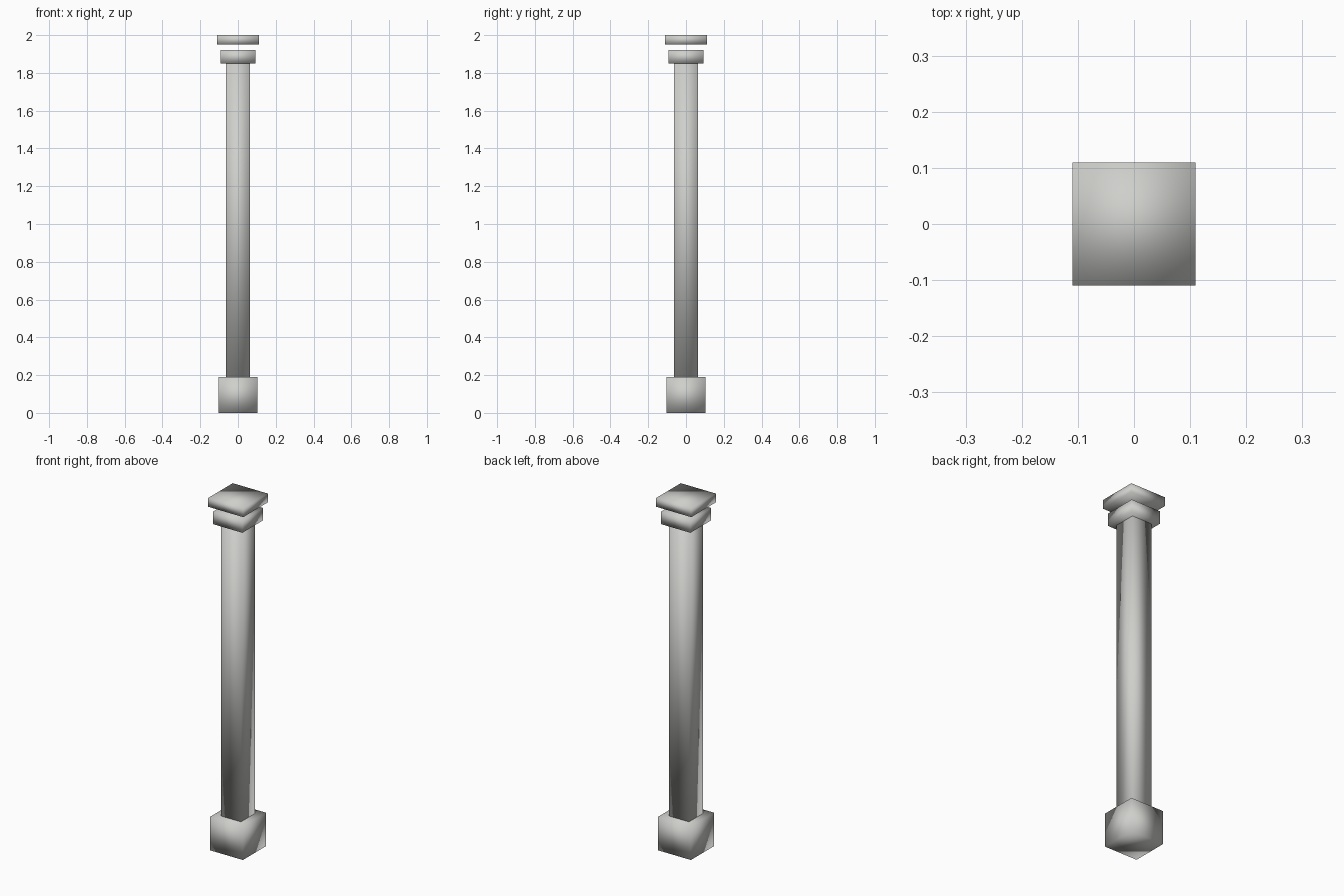
import bpy
import bmesh
from mathutils import Matrix

default = bpy.data.objects.get("Cube")
if default:
    bpy.data.objects.remove(default, do_unlink=True)

# Single pale stone colour
STONE = (0.62, 0.62, 0.60, 1.0)
stone = bpy.data.materials.new("pale_stone")
stone.use_nodes = True
stone.diffuse_color = STONE
stone.node_tree.nodes["Principled BSDF"].inputs["Base Color"].default_value = STONE


def block(name, half_width, bottom, top):
    """Square block with softly shaded corners, centred on the z axis."""
    bm = bmesh.new()
    size = (2 * half_width, 2 * half_width, top - bottom, 1)
    place = Matrix.Translation((0, 0, (bottom + top) / 2)) @ Matrix.Diagonal(size)
    bmesh.ops.create_cube(bm, size=1, matrix=place)
    for face in bm.faces:
        face.smooth = True
    mesh = bpy.data.meshes.new(name)
    bm.to_mesh(mesh)
    bm.free()
    mesh.materials.append(stone)
    obj = bpy.data.objects.new(name, mesh)
    bpy.context.collection.objects.link(obj)
    return obj


# Pedestal, shaft, collar, and the separate slab floating above the collar
block("base", 0.103, 0.0, 0.19)
block("shaft", 0.0625, 0.19, 1.85)
block("collar", 0.093, 1.85, 1.92)
block("top_slab", 0.11, 1.95, 2.0)
